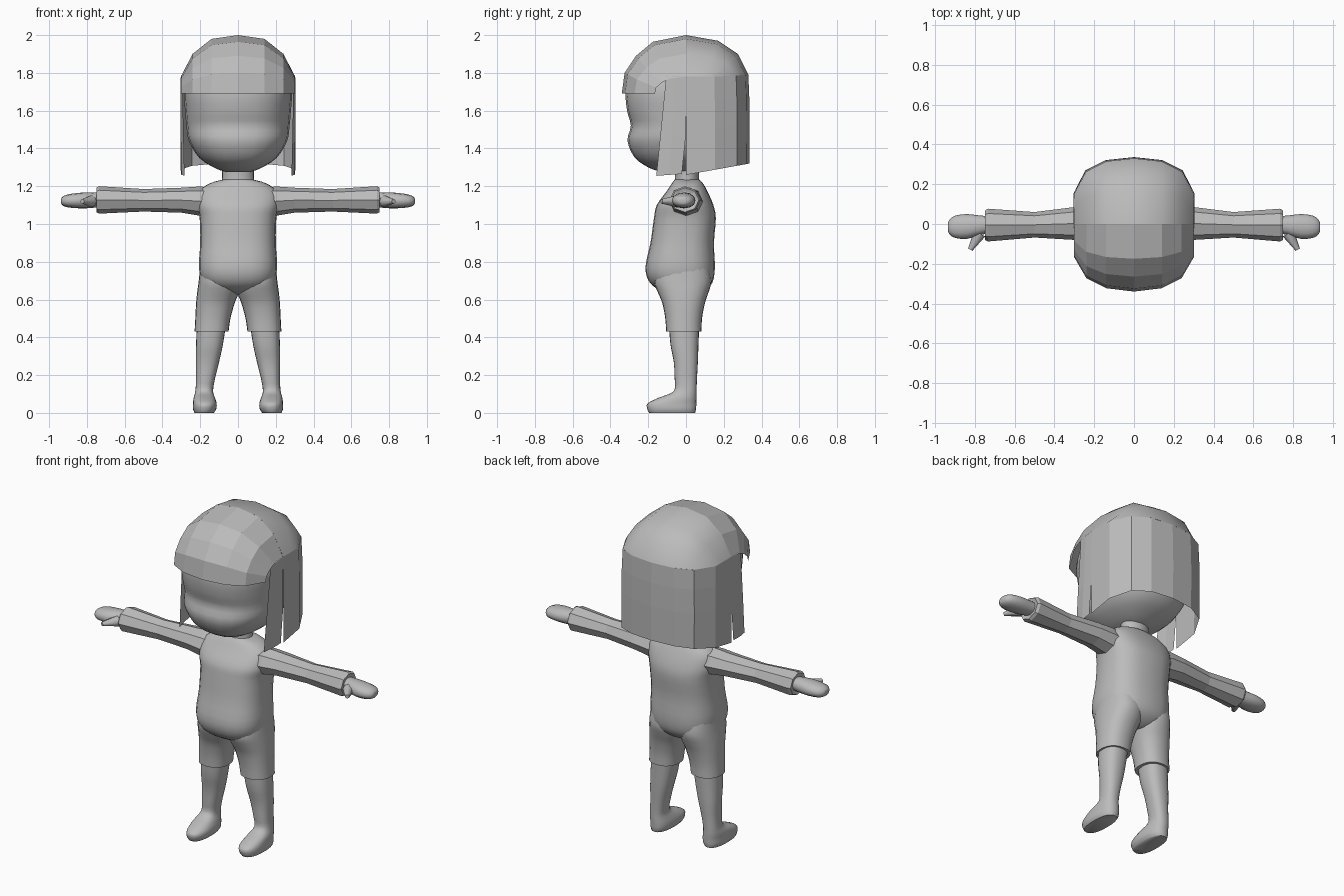
import bpy, bmesh, math
from mathutils import Vector

if "Cube" in bpy.data.objects:
    bpy.data.objects.remove(bpy.data.objects["Cube"])

grey = bpy.data.materials.new("plain grey")
grey.diffuse_color = (0.5, 0.5, 0.5, 1)
grey.use_nodes = True
grey.node_tree.nodes["Principled BSDF"].inputs["Base Color"].default_value = grey.diffuse_color


def finish(name, bm, angle, mirror=False, outward=None):
    """Turn a bmesh into a finished object; sheets are turned away from `outward`."""
    bmesh.ops.remove_doubles(bm, verts=bm.verts, dist=0.0005)
    bmesh.ops.recalc_face_normals(bm, faces=bm.faces)
    if outward:
        c = Vector(outward)
        if sum(f.normal.dot(f.calc_center_median() - c) for f in bm.faces) < 0:
            bmesh.ops.reverse_faces(bm, faces=bm.faces)
    me = bpy.data.meshes.new(name)
    bm.to_mesh(me)
    bm.free()
    ob = bpy.data.objects.new(name, me)
    bpy.context.collection.objects.link(ob)
    me.materials.append(grey)
    if angle:
        bpy.ops.object.select_all(action='DESELECT')
        ob.select_set(True)
        bpy.context.view_layer.objects.active = ob
        bpy.ops.object.shade_smooth_by_angle(angle=math.radians(angle))
    if mirror:
        ob.modifiers.new("mirror", 'MIRROR').use_mirror_merge = False
    return ob


def refine(rings, steps):
    """Catmull-Rom interpolation between rings."""
    out = []
    for i in range(len(rings) - 1):
        p = [rings[max(0, min(len(rings) - 1, i + k))] for k in (-1, 0, 1, 2)]
        for s in range(steps):
            t = s / steps
            out.append([0.5 * (2 * b + (c - a) * t + (2 * a - 5 * b + 4 * c - d) * t * t
                               + (3 * b - a - 3 * c + d) * t ** 3) for a, b, c, d in zip(*p)])
    return out + [rings[-1]]


def loft(name, rings, axis='Z', n=24, power=2.3, steps=3, angle=60, mirror=False):
    """Rings are (position, min a, max a, min b, max b) across the chosen axis."""
    bm = bmesh.new()
    loops = []
    for t, a0, a1, b0, b1 in (refine(rings, steps) if steps > 1 else rings):
        loop = []
        for k in range(n):
            w = 2 * math.pi * k / n
            c, s = math.cos(w), math.sin(w)
            a = (a0 + a1) / 2 + (a1 - a0) / 2 * math.copysign(abs(c) ** (2 / power), c)
            b = (b0 + b1) / 2 + (b1 - b0) / 2 * math.copysign(abs(s) ** (2 / power), s)
            loop.append(bm.verts.new((a, b, t) if axis == 'Z' else (t, a, b)))
        loops.append(loop)
    for lo, hi in zip(loops, loops[1:]):
        for k in range(n):
            bm.faces.new((lo[k], lo[(k + 1) % n], hi[(k + 1) % n], hi[k]))
    bm.faces.new(loops[0])
    bm.faces.new(loops[-1])
    return finish(name, bm, angle, mirror)


def sheet(name, rows, angle, mirror=False):
    """Open surface through a grid of points."""
    bm = bmesh.new()
    g = [[bm.verts.new(p) for p in row] for row in rows]
    for r0, r1 in zip(g, g[1:]):
        for k in range(len(r0) - 1):
            bm.faces.new((r0[k], r0[k + 1], r1[k + 1], r1[k]))
    return finish(name, bm, angle, mirror, (0, 0, 1.55))


def both_sides(half):
    """Extend points running from the middle outwards to the other side."""
    return [(-x, y, z) for x, y, z in reversed(half[1:])] + half


# Head with cheeks and eye hollow
loft("head", [
    (1.275, -.06, .06, -.12, .06), (1.295, -.12, .12, -.19, .12), (1.35, -.205, .205, -.27, .22),
    (1.44, -.26, .26, -.31, .28), (1.52, -.273, .273, -.292, .30), (1.60, -.28, .28, -.312, .315),
    (1.71, -.285, .285, -.318, .315), (1.82, -.25, .25, -.27, .27), (1.90, -.17, .17, -.19, .19),
    (1.93, -.06, .06, -.07, .07)], power=2.4)

# Neck
loft("neck", [(1.16, -.10, .10, -.075, .085), (1.22, -.085, .085, -.06, .07),
              (1.32, -.085, .085, -.06, .07)], power=2)

# Shirt body, rounded at the bottom
loft("torso", [
    (.625, -.05, .05, -.06, .06), (.645, -.12, .12, -.13, .10), (.69, -.185, .185, -.192, .14),
    (.77, -.207, .207, -.215, .153), (.90, -.20, .20, -.188, .148), (1.03, -.203, .203, -.17, .158),
    (1.10, -.218, .218, -.155, .145), (1.17, -.21, .21, -.105, .115), (1.215, -.15, .15, -.075, .09),
    (1.235, -.08, .08, -.06, .07)], power=2.6)

# Short trouser legs
loft("trouser_leg", [
    (.43, .05, .23, -.105, .082), (.50, .04, .226, -.11, .085), (.58, .018, .222, -.125, .10),
    (.64, -.005, .216, -.15, .12), (.70, -.01, .208, -.17, .135), (.78, .02, .20, -.15, .12)],
    power=2.3, mirror=True)

# Bare leg running down into the foot
loft("leg_and_foot", [
    (0, .128, .23, -.195, .048), (.02, .115, .238, -.205, .053), (.05, .113, .238, -.203, .055),
    (.08, .122, .235, -.145, .056), (.115, .132, .226, -.065, .056), (.18, .122, .222, -.06, .058),
    (.27, .10, .223, -.065, .063), (.36, .08, .222, -.082, .066), (.46, .065, .218, -.09, .07)],
    power=2.4, mirror=True)

# Faceted sleeve, narrow at the elbow
loft("sleeve", [
    (.13, -.09, .09, 1.03, 1.195), (.21, -.088, .09, 1.045, 1.198), (.30, -.08, .085, 1.06, 1.192),
    (.50, -.068, .06, 1.066, 1.185), (.735, -.088, .077, 1.055, 1.20), (.75, -.08, .068, 1.063, 1.192),
    (.745, -.06, .05, 1.08, 1.175)],
    axis='X', n=8, power=2, steps=1, angle=None, mirror=True)

# Hand and thumb
loft("hand", [
    (.72, -.045, .04, 1.095, 1.165), (.77, -.055, .042, 1.085, 1.168), (.84, -.075, .05, 1.083, 1.165),
    (.90, -.07, .042, 1.088, 1.157), (.928, -.052, .022, 1.098, 1.145), (.936, -.035, .005, 1.11, 1.135)],
    axis='X', n=12, power=2.2, steps=2, mirror=True)
bm = bmesh.new()
bmesh.ops.create_cone(bm, cap_ends=True, segments=8, radius1=.032, radius2=.012, depth=.095)
for v in bm.verts:
    v.co = Vector((.80, -.088, 1.12)) + Vector((.5, -.86, 0)).to_track_quat('Z', 'Y') @ v.co
finish("thumb", bm, 60, True)

# Hair: columns run outwards from the middle as (x, depth factor, height factor)
front_cols = [(0, 1, 1), (.14, .95, .935), (.24, .80, .68), (.302, .485, .29)]
back_cols = [(0, 1, 1), (.14, .955, .91), (.24, .80, .55), (.303, .45, 0)]
fringe = [(0, 2.0), (-.175, 1.965), (-.265, 1.89), (-.325, 1.80), (-.34, 1.69)]
crown = [(0, 2.0), (.17, 1.97), (.275, 1.90), (.33, 1.79)]
sheet("hair_fringe", [both_sides([(x, y * q, 1.69 + (z - 1.69) * p) for x, q, p in front_cols])
                      for y, z in fringe], None)
sheet("hair_crown", [both_sides([(x, y * q, 1.78 + (z - 1.78) * p) for x, q, p in back_cols])
                     for y, z in crown], 50)

# Long hair curtain around the back, hem rising to the rear
plan = [(0, .33), (.14, .315), (.24, .265), (.303, .15), (.303, .08), (.303, 0)]
rows = []
for t, grow in ((0, 1), (.25, 1.015), (.55, 1.02), (1, 1.015)):
    row = []
    for x, y in plan:
        top = 1.79 if x < .1 else 1.789 if x < .2 else 1.7855 if x < .3 else 1.78
        hem = 1.26 + .06 * y / .33
        row.append((min(x * grow, .305), y * grow, top + (hem - top) * t))
    rows.append(both_sides(row))
sheet("hair_curtain", rows, None)

# Side lock in front of the curtain, leaving a slit below
sheet("hair_side_lock", [
    [(.303, 0, 1.78), (.300, -.055, 1.78), (.294, -.105, 1.78)],
    [(.304, -.002, 1.46), (.300, -.075, 1.46), (.288, -.137, 1.46)],
    [(.303, -.022, 1.265), (.298, -.09, 1.26), (.283, -.157, 1.255)]], None, True)
